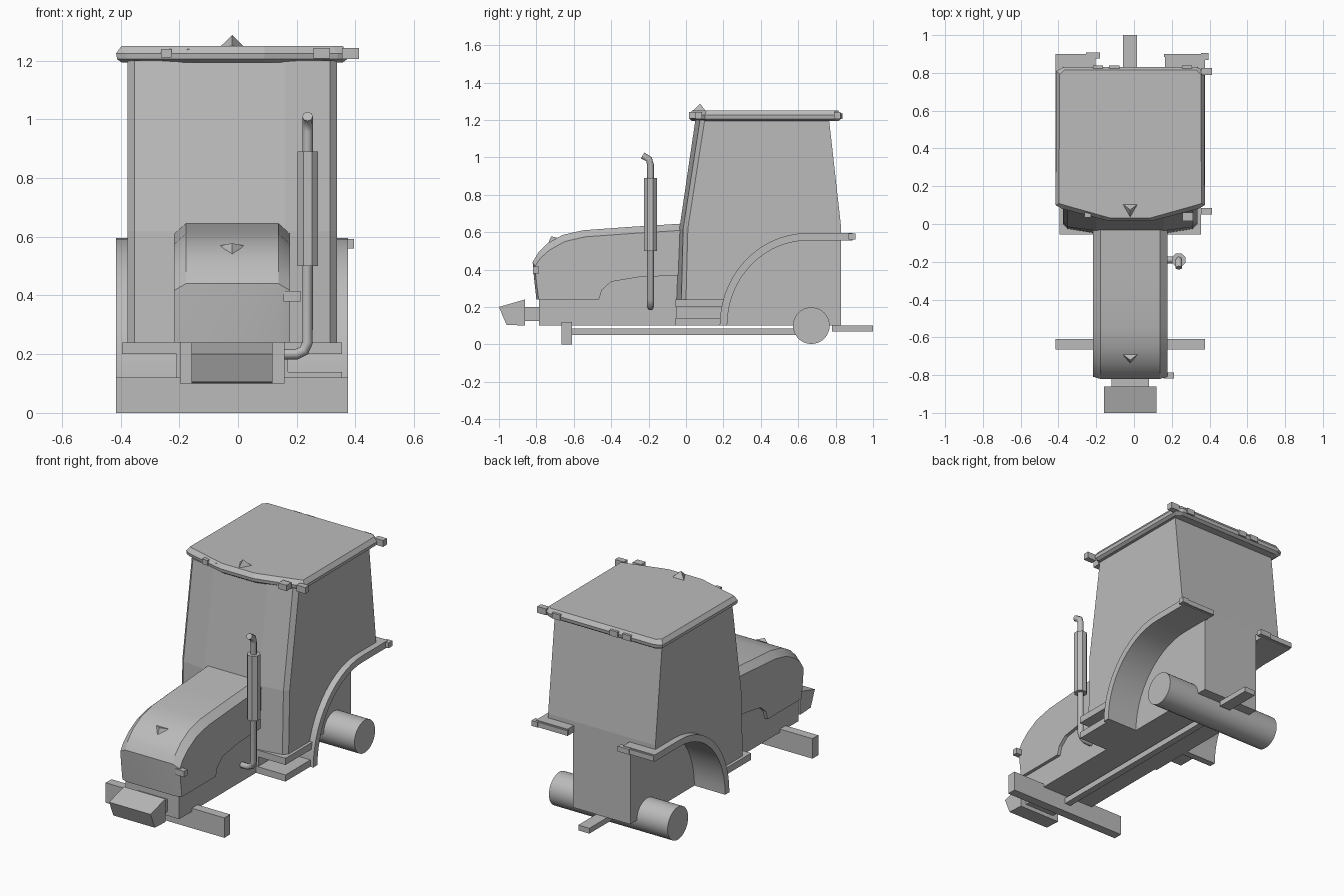
import bpy, bmesh, math
from mathutils import Vector

CX = -0.02  # centre plane of the tractor body

default = bpy.data.objects.get("Cube")
if default:
    bpy.data.objects.remove(default, do_unlink=True)

grey = bpy.data.materials.new("plain_grey")
grey.use_nodes = True
grey.diffuse_color = (0.5, 0.5, 0.5, 1)
grey.node_tree.nodes["Principled BSDF"].inputs["Base Color"].default_value = (0.5, 0.5, 0.5, 1)


def finish(ob, smooth=False):
    ob.data.materials.append(grey)
    if smooth:
        bpy.ops.object.select_all(action='DESELECT')
        ob.select_set(True)
        bpy.context.view_layer.objects.active = ob
        bpy.ops.object.shade_smooth_by_angle(angle=math.radians(28))
    return ob


def loft(name, rings, smooth=False):
    """Join equal rings of points into a capped solid."""
    bm = bmesh.new()
    loops = [[bm.verts.new(p) for p in ring] for ring in rings]
    for a, b in zip(loops, loops[1:]):
        for i in range(len(a)):
            j = (i + 1) % len(a)
            bm.faces.new((a[i], a[j], b[j], b[i]))
    bm.faces.new(loops[0])
    bm.faces.new(loops[-1])
    bmesh.ops.recalc_face_normals(bm, faces=bm.faces)
    me = bpy.data.meshes.new(name)
    bm.to_mesh(me)
    bm.free()
    ob = bpy.data.objects.new(name, me)
    bpy.context.collection.objects.link(ob)
    return finish(ob, smooth)


def prism(name, pts, x0, x1, smooth=False):
    """Side profile of (y, z) points stretched across x, measured from the body centre."""
    return loft(name, [[(CX + x, y, z) for y, z in pts] for x in (x0, x1)], smooth)


def box(name, x0, x1, y0, y1, z0, z1):
    return prism(name, [(y0, z0), (y1, z0), (y1, z1), (y0, z1)], x0 - CX, x1 - CX)


def sym_box(name, half, y0, y1, z0, z1):
    return box(name, CX - half, CX + half, y0, y1, z0, z1)


def cylinder(name, r, depth, loc, sides, rot=(0, 0, 0)):
    bpy.ops.mesh.primitive_cylinder_add(vertices=sides, radius=r, depth=depth, location=loc, rotation=rot)
    ob = bpy.context.object
    ob.name = name
    return finish(ob, sides > 8)


def arch(ry, rz, n=14):
    """Quarter ellipse over the rear wheel, from its foot to its crown."""
    return [(0.65 - ry * math.cos(math.pi / 2 * i / n), 0.1 + rz * math.sin(math.pi / 2 * i / n))
            for i in range(n + 1)]


def mirrored(half):
    """Complete a right-hand plan outline with its left-hand mirror."""
    return half + [(-x, y) for x, y in reversed(half)]


# Cab, leaning inwards at front and back, with a bowed windscreen
rings = []
for z, side, front, back in ((0.24, 0.0, -0.05, 0.83), (0.62, 0.01, -0.035, 0.83), (1.2, 0.1, 0.05, 0.765)):
    plan = mirrored([(0.357, back), (0.357, side), (0.333, side - 0.025), (0.18, front)])
    rings.append([(CX + x, y, z) for x, y in plan])
cab = loft("cab", rings)

# Wheel arches cut out of the cab sides
for s in (1, -1):
    cutter = prism("arch_cutter", [(0.2, 0.0)] + arch(0.45, 0.475) + [(1.0, 0.575), (1.0, 0.0)], s * 0.19, s * 0.6)
    cutter.hide_render = True
    mod = cab.modifiers.new("wheel_arch", 'BOOLEAN')
    mod.operation = 'DIFFERENCE'
    mod.solver = 'EXACT'
    mod.object = cutter
    bpy.context.view_layer.objects.active = cab
    bpy.ops.object.modifier_apply(modifier=mod.name)
    bpy.data.objects.remove(cutter, do_unlink=True)

# Fenders: a curved band with a flat tail
for side, s in (("left", 1), ("right", -1)):
    band = arch(0.47, 0.495) + [(0.89, 0.595), (0.89, 0.555)] + arch(0.43, 0.455)[::-1]
    prism(side + "_fender", band, s * 0.185, s * 0.395, True)
    prism(side + "_fender_lip", [(0.885, 0.56), (0.9, 0.56), (0.9, 0.59), (0.885, 0.59)], s * 0.18, s * 0.395)
box("left_tail_lamp", 0.355, 0.395, 0.868, 0.905, 0.56, 0.592)
box("right_tail_lamp", -0.255, -0.18, 0.875, 0.907, 0.56, 0.592)

# Roof slab with a bowed front and bevelled rim
rings = []
for z, inset in ((1.193, 0.02), (1.205, 0.003), (1.225, 0.0), (1.25, 0.018)):
    plan = mirrored([(0.35, 0.832 - inset), (0.392 - inset, 0.81 - inset), (0.395 - inset, 0.1 + inset / 2),
                     (0.36 - inset, 0.08 + inset), (0.11, 0.015 + inset)])
    rings.append([(CX + x, y, z) for x, y in plan])
loft("roof", rings)


# Small three-sided markers on roof and bonnet
def marker(name, y0, y1, z0, z1, top_y, top_z):
    bm = bmesh.new()
    base = [bm.verts.new((CX + x, y, z)) for x, y, z in ((-0.04, y1, z1), (0.04, y1, z1), (0, y0, z0))]
    tip = bm.verts.new((CX, top_y, top_z))
    bm.faces.new(base)
    for i in range(3):
        bm.faces.new((base[i], base[(i + 1) % 3], tip))
    bmesh.ops.recalc_face_normals(bm, faces=bm.faces)
    me = bpy.data.meshes.new(name)
    bm.to_mesh(me)
    bm.free()
    ob = bpy.data.objects.new(name, me)
    bpy.context.collection.objects.link(ob)
    finish(ob)


marker("roof_marker", 0.035, 0.105, 1.248, 1.248, 0.075, 1.287)
marker("bonnet_marker", -0.74, -0.69, 0.535, 0.57, -0.72, 0.578)

# Roof lamps
box("front_corner_lamp", 0.355, 0.413, 0.05, 0.085, 1.205, 1.243)
box("back_corner_lamp", 0.355, 0.413, 0.79, 0.825, 1.205, 1.243)
box("front_roof_lamp", 0.258, 0.313, 0.015, 0.06, 1.208, 1.243)
for x in (-0.245, -0.155):
    box("front_roof_light", x - 0.018, x + 0.018, 0.035, 0.06, 1.21, 1.24)
for x in (-0.19, -0.105, 0.28):
    box("back_roof_light", x - 0.027, x + 0.027, 0.81, 0.838, 1.205, 1.238)

# Bonnet: crowned nose, stepped lower edge, chamfered shoulders
crown = [(-0.8, 0.24), (-0.813, 0.36), (-0.82, 0.44), (-0.79, 0.49), (-0.74, 0.54),
         (-0.66, 0.585), (-0.55, 0.61), (-0.3, 0.628), (0.0, 0.647)]
skirt = [(0.0, 0.37), (-0.25, 0.36), (-0.4, 0.335), (-0.45, 0.29), (-0.465, 0.24)]
shoulder = [(y + 0.012, z - 0.035 * min(1, max(0, (z - 0.24) / 0.3))) for y, z in crown]
rings = [[(CX + x, y, z) for y, z in edge + skirt]
         for x, edge in ((-0.198, shoulder), (-0.158, crown), (0.158, crown), (0.198, shoulder))]
loft("bonnet", rings, True)
box("head_lamp", 0.155, 0.213, -0.818, -0.785, 0.38, 0.415)

# Chassis, rear body and steps
sym_box("chassis", 0.178, -0.785, -0.04, 0.1, 0.37)
sym_box("rear_body", 0.19, -0.05, 0.83, 0.1, 0.24)
sym_box("upper_step", 0.375, -0.055, 0.205, 0.2, 0.24)
box("lower_step", 0.15, 0.355, -0.055, 0.2, 0.1, 0.14)

# Front ballast block and its bracket
sym_box("ballast_bracket", 0.1, -0.87, -0.78, 0.125, 0.2)
prism("ballast", [(-1.0, 0.2), (-0.96, 0.105), (-0.86, 0.1), (-0.86, 0.24)], -0.138, 0.138)

# Axles, drive shaft and drawbar
sym_box("front_axle", 0.395, -0.665, -0.61, 0.0, 0.12)
sym_box("drive_shaft", 0.02, -0.62, 0.62, 0.05, 0.085)
cylinder("rear_axle", 0.098, 0.79, (CX, 0.67, 0.1), 32, (0, math.pi / 2, 0))
sym_box("drawbar", 0.037, 0.78, 1.0, 0.068, 0.1)

# Exhaust pipe and silencer
curve = bpy.data.curves.new("exhaust_pipe", 'CURVE')
curve.dimensions = '3D'
curve.bevel_depth = 0.018
curve.bevel_resolution = 2
curve.use_fill_caps = True
path = [(0.14, -0.19, 0.2), (0.2, -0.19, 0.2), (0.225, -0.19, 0.212), (0.237, -0.19, 0.24),
        (0.237, -0.19, 0.96), (0.237, -0.198, 0.99), (0.237, -0.232, 1.01)]
spline = curve.splines.new('POLY')
spline.points.add(len(path) - 1)
for point, co in zip(spline.points, path):
    point.co = (*co, 1)
    point.radius = 1
pipe = bpy.data.objects.new("exhaust_pipe", curve)
bpy.context.collection.objects.link(pipe)
curve.materials.append(grey)
cylinder("silencer", 0.038, 0.39, (0.237, -0.19, 0.695), 8, (0, 0, math.pi / 8))
